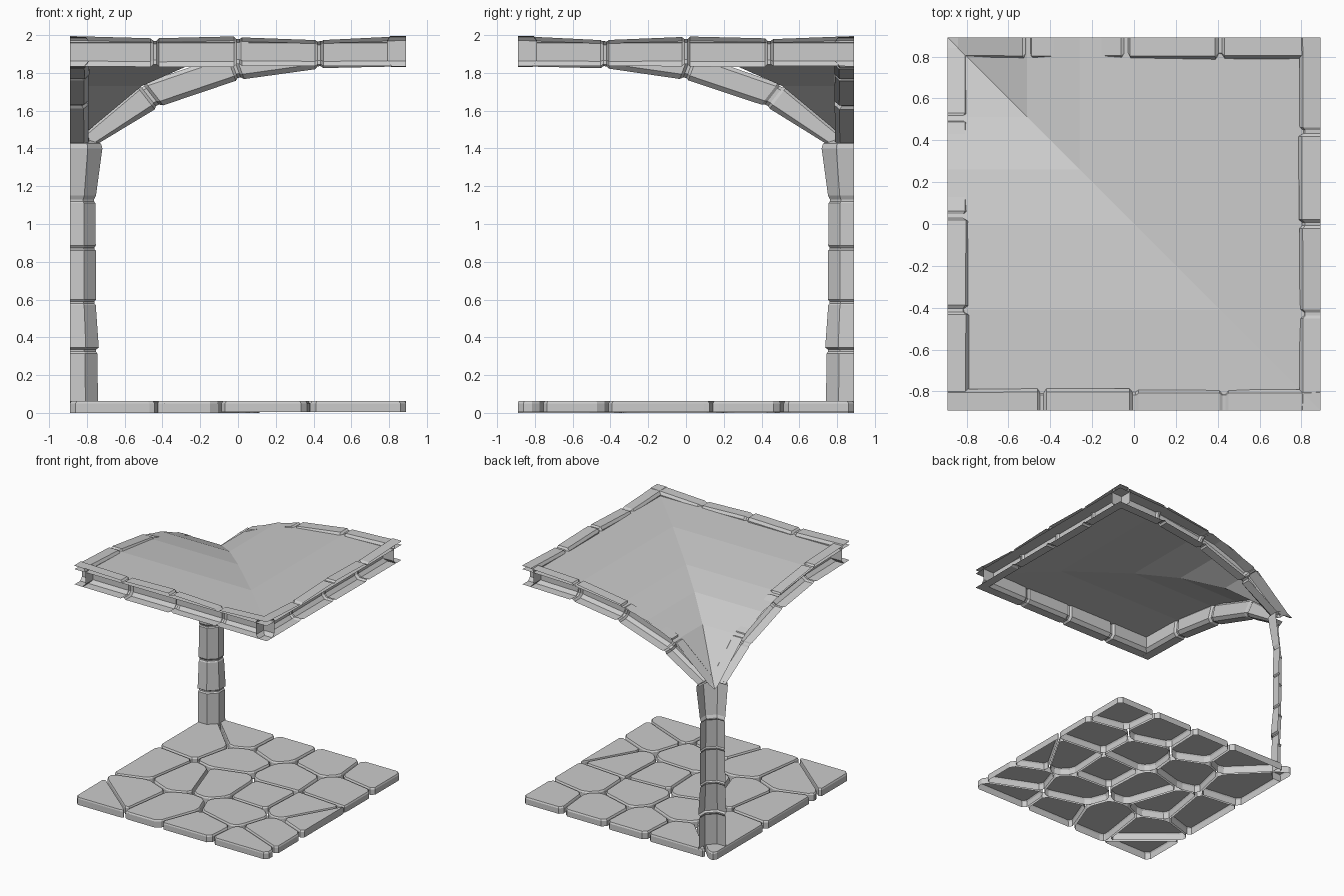
import bpy, bmesh, random
from mathutils import Vector

if "Cube" in bpy.data.objects:
    bpy.data.objects.remove(bpy.data.objects["Cube"])

random.seed(4)
E = 0.89  # half width of the tile


def make(name, bm):
    me = bpy.data.meshes.new(name)
    bm.to_mesh(me)
    bm.free()
    ob = bpy.data.objects.new(name, me)
    bpy.context.collection.objects.link(ob)
    return ob


def loft(name, sections, flip=False):
    """Open flat-faced skin through a row of point lists."""
    bm = bmesh.new()
    rows = [[bm.verts.new(p) for p in s] for s in sections]
    for a, b in zip(rows, rows[1:]):
        for j in range(len(a) - 1):
            f = [a[j], b[j], b[j + 1], a[j + 1]]
            bm.faces.new(f[::-1] if flip else f)
    return make(name, bm)


# Paving stones: shrunken Voronoi cells, open underneath
def clip(poly, point, normal):
    out = []
    for a, b in zip(poly, poly[1:] + poly[:1]):
        da, db = (a - point).dot(normal), (b - point).dot(normal)
        if da <= 0:
            out.append(a)
        if da * db < 0:
            out.append(a.lerp(b, da / (da - db)))
    return out


def inset(poly, amount):
    res = list(poly)
    for a, b in zip(poly, poly[1:] + poly[:1]):
        n = Vector((b.y - a.y, a.x - b.x))
        if n.length > 1e-6:
            n.normalize()
            res = clip(res, a - n * amount, n)
    return res


def cut_corners(poly, c):
    out = []
    for i, p in enumerate(poly):
        for q in (poly[i - 1], poly[(i + 1) % len(poly)]):
            d = q - p
            out.append(p + d * min(0.3, c / max(d.length, 1e-6)))
    return out


def floor_stones():
    uv = [(.13, .77), (.27, .91), (.43, .90), (.35, .72), (.27, .42), (.09, .45),
          (.17, .19), (.07, .07), (.38, .16), (.42, .47), (.64, .26), (.64, .69),
          (.70, .89), (.90, .91), (.86, .70), (.84, .47), (.98, .39), (.59, .08),
          (.84, .06), (.89, .18), (.65, .48)]
    seeds = [Vector((u * 2 - 1, v * 2 - 1)) * E for u, v in uv]
    bm = bmesh.new()
    for s in seeds:
        # the outer border is pushed out so that only the joints shrink
        b = E + 0.009
        cell = [Vector(p) for p in ((-b, -b), (b, -b), (b, b), (-b, b))]
        for t in seeds:
            if t is not s:
                cell = clip(cell, (s + t) / 2, (t - s).normalized())
        outer = cut_corners(inset(cell, 0.009), 0.03)
        c = sum(outer, Vector((0, 0))) / len(outer)
        rings = []
        for z, ins in ((0.005 * (s.x > 0), 0), (0.05, 0), (0.062, 0.008)):
            ring = []
            for p in outer:
                d = c - p
                ring.append(bm.verts.new((*(p + d.normalized() * ins), z)))
            rings.append(ring)
        n = len(outer)
        for lo, hi in zip(rings, rings[1:]):
            for j in range(n):
                k = (j + 1) % n
                bm.faces.new((lo[j], lo[k], hi[k], hi[j]))
        bm.faces.new(rings[-1])
    bmesh.ops.translate(bm, verts=bm.verts, vec=(0, 0, 0))
    make("floor_stones", bm)


floor_stones()


# Corner pillar: quarter octagon of stacked blocks with pinched joints
def quarter(z, r):
    h = r * 0.55
    return [(-E + x, E - y, z) for x, y in ((0, r), (h, r), (r, h), (r, 0))]


profile = [(0, .15), (.315, .145), (.325, .137), (.335, .137), (.345, .153),
           (.57, .137), (.58, .130), (.59, .130), (.60, .138), (.86, .137),
           (.868, .130), (.876, .130), (.885, .137), (1.11, .135), (1.12, .128),
           (1.13, .128), (1.15, .138), (1.40, .172), (1.425, .165), (1.45, .12)]
loft("corner_pillar", [quarter(z, r) for z, r in profile], flip=True)


# Ribs: half-octagon section, open on the outside
def section(st, shrink, place):
    dt, zt, db, zb = st
    s = shrink
    pts = []
    for w, t in ((0, 0), (.084, 0), (.1, .14), (.1, .82), (.075, 1), (0, 1)):
        w = max(0, w - s) if w else 0
        t = t + (0.5 - t) * s * 12
        pts.append(place(dt + (db - dt) * t, w, zt + (zb - zt) * t))
    return pts


def rib(name, stations, place, flip):
    secs = []
    last = len(stations) - 1
    for i, st in enumerate(stations):
        shift = lambda k: (st[0] + k, st[1] + k * slope, st[2] + k, st[3] + k * slope)
        a, b = stations[max(0, i - 1)], stations[min(last, i + 1)]
        slope = (b[1] + b[3] - a[1] - a[3]) / (b[0] + b[2] - a[0] - a[2])
        if i in (0, last):
            secs.append(section(st, 0, place))
            continue
        for k, s in ((-.022, random.uniform(-.005, .003)), (-.008, .012),
                     (.008, .012), (.022, random.uniform(-.005, .003))):
            secs.append(section(shift(k), s, place))
    loft(name, secs, flip)


arch = [(.05, 1.455, .14, 1.42), (.38, 1.735, .47, 1.62), (.85, 1.90, .90, 1.765),
        (1.30, 1.965, 1.32, 1.825), (1.78, 1.99, 1.78, 1.835)]
beam = [(d, z, d, 1.835) for d, z in
        ((0, 1.995), (.45, 1.98), (.89, 1.99), (1.32, 1.975), (1.78, 1.995))]
rib("back_arch", arch, lambda d, w, z: (-E + d, E - w, z), True)
rib("left_arch", arch, lambda d, w, z: (-E + w, E - d, z), False)
rib("front_beam", beam, lambda d, w, z: (-E + d, -E + w, z), False)
rib("right_beam", beam, lambda d, w, z: (E - w, E - d, z), True)


# Groin vault sheet: higher of two barrel profiles, creased on the diagonal
def vault():
    prof = [(0, 1.43), (.05, 1.455), (.38, 1.73), (.63, 1.84), (.89, 1.90),
            (1.30, 1.95), (1.78, 1.962)]
    bm = bmesh.new()
    g = [[bm.verts.new((-E + a[0], E - b[0], max(a[1], b[1]))) for b in prof]
         for a in prof]
    for i in range(len(prof) - 1):
        for j in range(len(prof) - 1):
            a, b, c, d = g[i][j], g[i][j + 1], g[i + 1][j + 1], g[i + 1][j]
            if i == j:
                bm.faces.new((a, b, c))
                bm.faces.new((a, c, d))
            else:
                bm.faces.new((a, b, c, d))
    make("vault_ceiling", bm)


vault()
